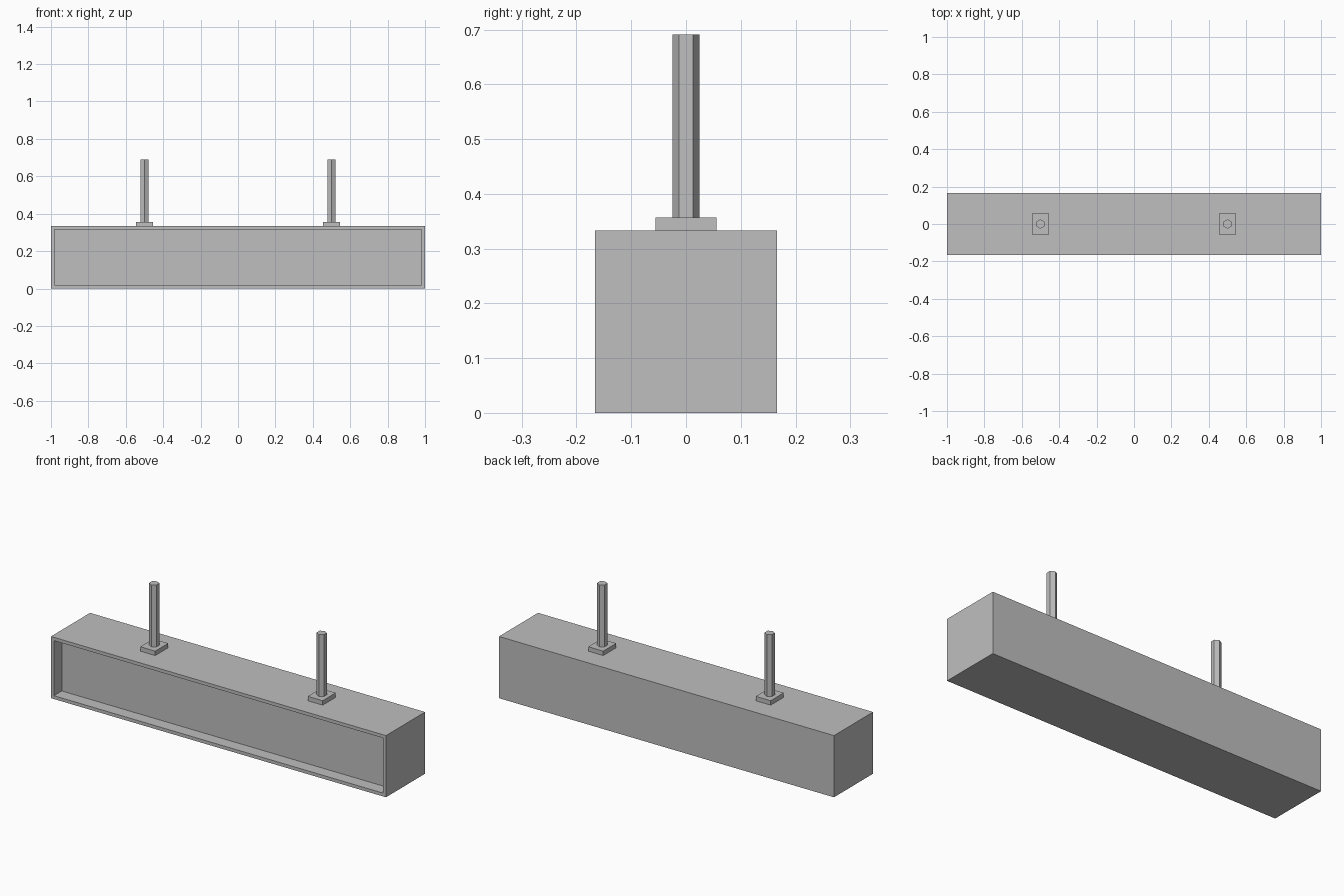
import bpy
import bmesh
from math import pi
from mathutils import Matrix, Vector

if "Cube" in bpy.data.objects:
    bpy.data.objects.remove(bpy.data.objects["Cube"], do_unlink=True)

GREY = (0.52, 0.52, 0.52, 1)
grey = bpy.data.materials.new("light grey")
grey.use_nodes = True
grey.diffuse_color = GREY
grey.node_tree.nodes["Principled BSDF"].inputs["Base Color"].default_value = GREY

HEIGHT, DEPTH = 0.333, 0.333
RIM, RECESS = 0.018, 0.067
PLATE_TOP, ROD_TOP = 0.357, 0.691


def add_object(name, bm):
    mesh = bpy.data.meshes.new(name)
    bm.to_mesh(mesh)
    bm.free()
    mesh.materials.append(grey)
    obj = bpy.data.objects.new(name, mesh)
    bpy.context.collection.objects.link(obj)
    return obj


def box(size, centre):
    bm = bmesh.new()
    place = Matrix.Translation(centre) @ Matrix.Diagonal((*size, 1))
    bmesh.ops.create_cube(bm, size=1, matrix=place)
    return bm


# Long housing with a framed recess in the front
bm = box((2, DEPTH, HEIGHT), (0, 0, HEIGHT / 2))
bm.normal_update()
front = min(bm.faces, key=lambda f: f.calc_center_median().y)
bmesh.ops.inset_region(bm, faces=[front], thickness=RIM, use_even_offset=True)
panel = bmesh.ops.extrude_discrete_faces(bm, faces=[front])["faces"][0]
bmesh.ops.translate(bm, verts=panel.verts, vec=Vector((0, RECESS, 0)))
bmesh.ops.recalc_face_normals(bm, faces=bm.faces)
add_object("housing", bm)

# Hanging mounts: a plate and a hexagonal rod on each side
for side, x in (("right", -0.5), ("left", 0.5)):
    thick = PLATE_TOP - HEIGHT
    add_object(side + "_mount_plate",
               box((0.089, 0.111, thick), (x, 0, HEIGHT + thick / 2)))

    length = ROD_TOP - PLATE_TOP
    bm = bmesh.new()
    place = (Matrix.Translation((x, 0, PLATE_TOP + length / 2))
             @ Matrix.Rotation(pi / 2, 4, "Z"))
    # A vertex of the hexagon points along y
    bmesh.ops.create_cone(bm, cap_ends=True, segments=6, radius1=0.025,
                          radius2=0.025, depth=length, matrix=place)
    rod = add_object(side + "_rod", bm)
    # Keep the vertex direction whichever way the primitive starts
    if max(v.co.y for v in rod.data.vertices) < 0.0245:
        rod.data.transform(Matrix.Translation((x, 0, 0))
                           @ Matrix.Rotation(pi / 6, 4, "Z")
                           @ Matrix.Translation((-x, 0, 0)))
